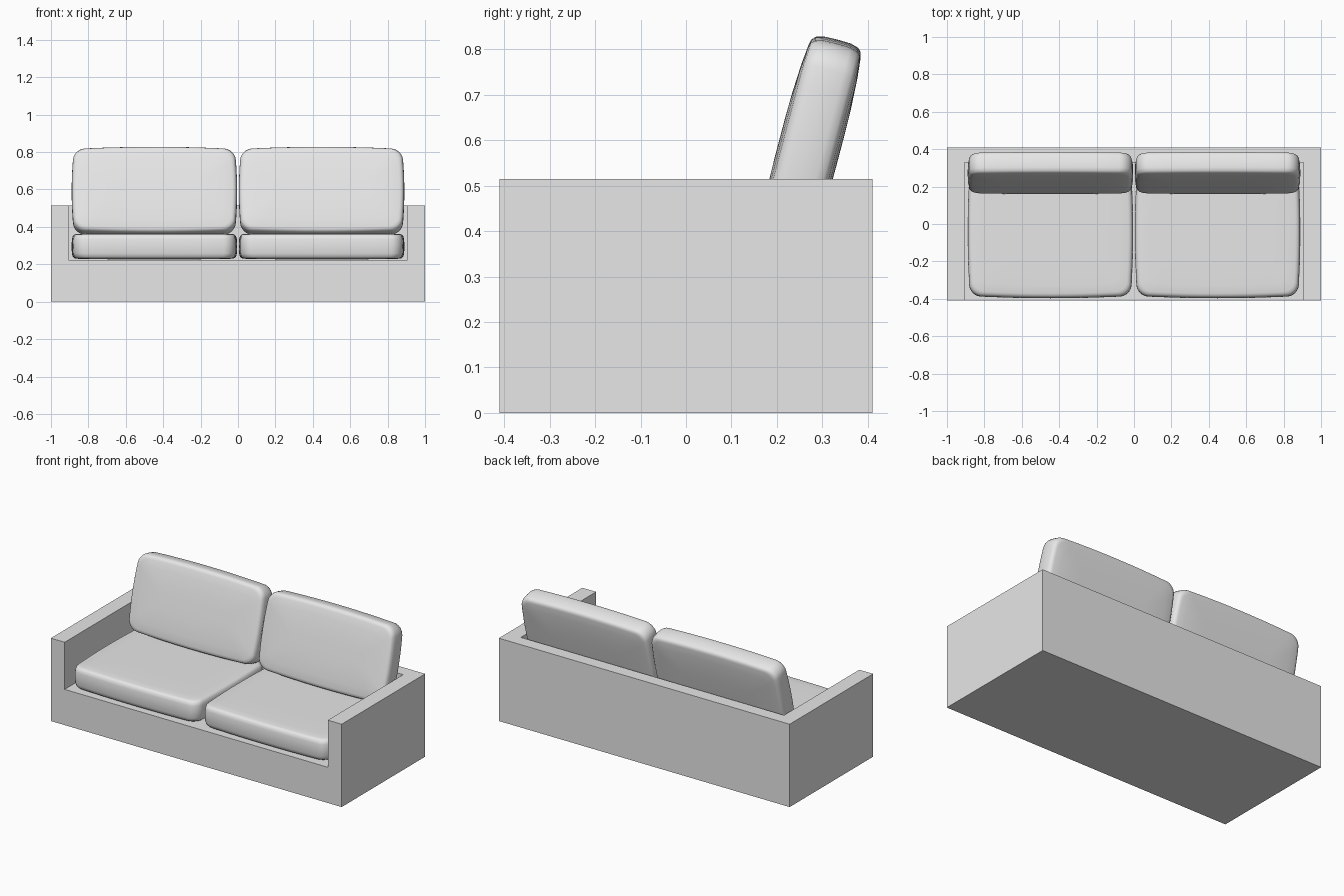
import bpy, bmesh, math
from mathutils import Matrix

cube = bpy.data.objects.get("Cube")
if cube:
    bpy.data.objects.remove(cube, do_unlink=True)

fabric = bpy.data.materials.new("light_grey_fabric")
fabric.use_nodes = True
grey = (0.8, 0.8, 0.8, 1)
fabric.diffuse_color = grey
fabric.node_tree.nodes["Principled BSDF"].inputs["Base Color"].default_value = grey


def finish(name, bm):
    bmesh.ops.recalc_face_normals(bm, faces=bm.faces)
    mesh = bpy.data.meshes.new(name)
    bm.to_mesh(mesh)
    bm.free()
    mesh.materials.append(fabric)
    obj = bpy.data.objects.new(name, mesh)
    bpy.context.collection.objects.link(obj)
    return obj


def outline(w, d, r, inset, steps=6, sides=8):
    """Rounded rectangle whose sides bow out slightly."""
    pts = []
    for q in range(4):
        sx, sy = ((1, 1), (-1, 1), (-1, -1), (1, -1))[q]
        for i in range(steps + 1):
            a = math.pi / 2 * (q + i / steps)
            pts.append((sx * (w / 2 - r) + r * math.cos(a),
                        sy * (d / 2 - r) + r * math.sin(a)))
        # intermediate points along the straight side that follows
        nx, ny = ((-1, 1), (-1, -1), (1, -1), (1, 1))[q]
        a = math.pi / 2 * (q + 1)
        end = (nx * (w / 2 - r) + r * math.cos(a), ny * (d / 2 - r) + r * math.sin(a))
        start = pts[-1]
        for i in range(1, sides):
            t = i / sides
            pts.append(tuple(s + (e - s) * t for s, e in zip(start, end)))
    bow = 0.012
    out = []
    for x, y in pts:
        u, v = 2 * x / w, 2 * y / d
        out.append(((x - bow * u * v * v) * (1 - 2 * inset / w),
                    (y - bow * v * u * u) * (1 - 2 * inset / d)))
    return out


def cushion(name, w, d, t, dome, matrix):
    """Stacked outlines: rounded rim, nearly flat domed faces."""
    h = t / 2
    upper = [(0, 0), (0.001, h - 0.028), (0.006, h - 0.011),
             (0.014, h - 0.003), (0.026, h), (0.07, h + dome * 0.5),
             (0.14, h + dome * 0.9), (0.2, h + dome)]
    profile = [(i, -z) for i, z in reversed(upper[1:])] + upper
    bm = bmesh.new()
    rings = [[bm.verts.new((x, y, z)) for x, y in outline(w, d, 0.06, i)]
             for i, z in profile]
    for a, b in zip(rings, rings[1:]):
        for k in range(len(a)):
            n = (k + 1) % len(a)
            bm.faces.new((a[k], a[n], b[n], b[k]))
    bm.faces.new(rings[0][::-1])
    bm.faces.new(rings[-1])
    bmesh.ops.transform(bm, matrix=matrix, verts=bm.verts)
    obj = finish(name, bm)
    bpy.ops.object.select_all(action="DESELECT")
    bpy.context.view_layer.objects.active = obj
    obj.select_set(True)
    bpy.ops.object.shade_smooth_by_angle(angle=math.radians(40))


# Sofa frame: U-shaped wall around a lower seat deck
W, D, TOP, DECK, ARM, BACK = 1.0, 0.41, 0.515, 0.222, 0.905, 0.33
bm = bmesh.new()
shape = [(-W, -D), (-ARM, -D), (ARM, -D), (W, -D), (W, D), (-W, D),
         (ARM, BACK), (-ARM, BACK)]
low = [bm.verts.new((x, y, 0)) for x, y in shape[:6]]
top = [bm.verts.new((x, y, TOP)) for x, y in shape]
deck = {i: bm.verts.new((*shape[i], DECK)) for i in (1, 2, 6, 7)}
bm.faces.new((low[0], low[3], low[4], low[5]))                    # underside
bm.faces.new((low[3], low[4], top[4], top[3]))                    # outer walls
bm.faces.new((low[4], low[5], top[5], top[4]))
bm.faces.new((low[5], low[0], top[0], top[5]))
bm.faces.new((low[0], low[3], top[3], top[2], deck[2], deck[1], top[1], top[0]))
bm.faces.new((deck[1], deck[2], deck[6], deck[7]))                # seat deck
for a, b in ((1, 7), (7, 6), (6, 2)):                             # inner walls
    bm.faces.new((deck[a], deck[b], top[b], top[a]))
for ring in ((0, 1, 7, 5), (7, 6, 4, 5), (6, 2, 3, 4)):           # top rim
    bm.faces.new([top[i] for i in ring])
bmesh.ops.delete(bm, geom=[v for v in bm.verts if not v.link_faces], context="VERTS")
finish("sofa_frame", bm)

# Seat and back cushions, one pair per side
for side, sx in (("left", 1), ("right", -1)):
    x = sx * 0.447
    cushion(side + "_seat_cushion", 0.885, 0.71, 0.132, 0.003,
            Matrix.Translation((x, -0.042, 0.296)))
    lean = Matrix.Rotation(math.radians(90 - 14.8), 4, "X")
    cushion(side + "_back_cushion", 0.885, 0.48, 0.118, 0.009,
            Matrix.Translation((x, 0.2725, 0.589)) @ lean)
